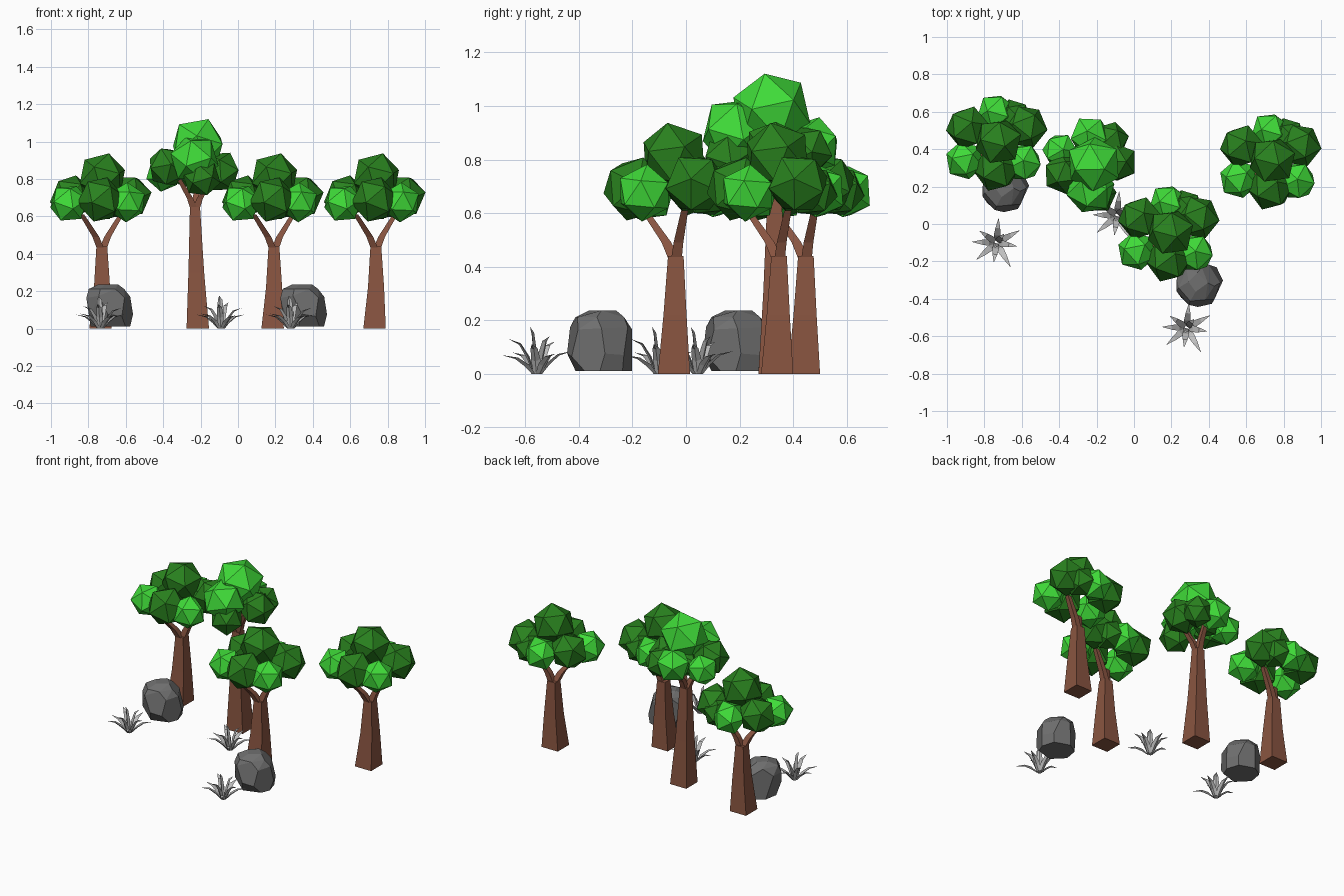
import bpy, bmesh, math, random
from mathutils import Vector, Matrix, Euler

cube = bpy.data.objects.get("Cube")
if cube:
    bpy.data.objects.remove(cube, do_unlink=True)


def material(name, r, g, b):
    mat = bpy.data.materials.new(name)
    mat.use_nodes = True
    mat.diffuse_color = (r, g, b, 1)
    mat.node_tree.nodes["Principled BSDF"].inputs["Base Color"].default_value = (r, g, b, 1)
    return mat


BARK = material("bark brown", .25, .09, .052)
LIGHT = material("light leaf green", .05, .71, .04)
DARK = material("dark leaf green", .022, .22, .013)
STONE = material("stone grey", .16, .16, .16)
BLADE = material("pale grey", .52, .52, .52)


def finish(bm, name, mat, origin):
    bmesh.ops.recalc_face_normals(bm, faces=bm.faces[:])
    mesh = bpy.data.meshes.new(name)
    bm.to_mesh(mesh)
    bm.free()
    mesh.materials.append(mat)
    obj = bpy.data.objects.new(name, mesh)
    obj.location = origin
    bpy.context.collection.objects.link(obj)


def loft(bm, rings):
    """Skin a list of equal-length point rings and cap both ends."""
    loops = [[bm.verts.new(p) for p in ring] for ring in rings]
    n = len(loops[0])
    for a, b in zip(loops, loops[1:]):
        for i in range(n):
            j = (i + 1) % n
            bm.faces.new((a[i], a[j], b[j], b[i]))
    bm.faces.new(loops[0][::-1])
    bm.faces.new(loops[-1])


def square(x, y, z, h):
    return [(x - h, y - h, z), (x + h, y - h, z), (x + h, y + h, z), (x - h, y + h, z)]


def trunk(name, origin, stem, branches):
    bm = bmesh.new()
    loft(bm, [square(*s) for s in stem])
    x, y, z, h = stem[-1]
    for bx, by, bz in branches:
        loft(bm, [square(x, y, z - .03, h * .7),
                  square(x + (bx - x) * .3, y + (by - y) * .3, z + (bz - z) * .3, h * .62),
                  square(bx, by, bz, h * .45)])
    finish(bm, name, BARK, origin)


def foliage(name, origin, clumps, mat, seed):
    rng = random.Random(seed)
    bm = bmesh.new()
    for x, y, z, r in clumps:
        spin = Euler([rng.uniform(0, math.tau) for _ in range(3)]).to_matrix().to_4x4()
        bmesh.ops.create_icosphere(bm, subdivisions=1, radius=r,
                                   matrix=Matrix.Translation((x, y, z)) @ spin)
    finish(bm, name, mat, origin)


# Three matching small trees
small_stem = [(0, 0, 0, .06), (.008, .004, .22, .043), (.007, .007, .44, .029)]
small_branches = [(-.10, -.11, .61), (.11, .04, .61)]
small_light = [(-.17, -.1, .67, .107), (0, .155, .68, .107), (.14, -.11, .675, .107)]
small_dark = [(.01, 0, .812, .132), (-.155, .075, .705, .12), (.155, .08, .71, .12),
              (0, -.145, .69, .127), (.09, .13, .68, .10)]
for i, (x, y) in enumerate([(-.735, .44), (.185, -.045), (.73, .34)], 1):
    at = (x, y, 0)
    trunk(f"small_tree_trunk_{i}", at, small_stem, small_branches)
    foliage(f"small_tree_light_leaves_{i}", at, small_light, LIGHT, 3)
    foliage(f"small_tree_dark_leaves_{i}", at, small_dark, DARK, 8)

# Tall tree
tall = (-.215, .33, 0)
trunk("tall_tree_trunk", tall,
      [(0, 0, 0, .06), (-.008, 0, .3, .042), (-.015, 0, .65, .027)],
      [(-.10, -.06, .80), (.07, -.04, .80), (0, .09, .80)])
foliage("tall_tree_light_leaves", tall,
        [(0, -.01, .982, .152), (-.018, -.145, .905, .135), (-.02, .14, .85, .112),
         (-.18, .06, .83, .10)], LIGHT, 5)
foliage("tall_tree_dark_leaves", tall,
        [(-.16, -.06, .865, .114), (.12, 0, .84, .114), (.02, -.17, .805, .105),
         (.09, .12, .83, .10), (-.04, .04, .83, .09)], DARK, 6)


# Boulders: faceted hull of jittered, shifting rings on a flat base
def boulder(name, origin):
    rng = random.Random(4)
    bm = bmesh.new()
    for x, y, z, r, n in [(.006, .014, .012, .108, 7), (.005, .003, .07, .125, 7),
                          (-.006, 0, .165, .12, 7), (-.014, 0, .212, .096, 6),
                          (-.004, .01, .237, .052, 4)]:
        for k in range(n):
            a = math.tau * (k + rng.uniform(-.25, .25)) / n
            lift = rng.uniform(-.012, .012) if .05 < z < .2 else 0
            bm.verts.new((x + r * math.cos(a), y + r * math.sin(a), z + lift))
    hull = bmesh.ops.convex_hull(bm, input=bm.verts[:])
    loose = [v for v in hull["geom_interior"] if isinstance(v, bmesh.types.BMVert)]
    bmesh.ops.delete(bm, geom=loose, context='VERTS')
    bmesh.ops.dissolve_limit(bm, angle_limit=math.radians(14),
                             verts=bm.verts[:], edges=bm.edges[:])
    finish(bm, name, STONE, origin)


boulder("boulder_1", (-.69, .185, 0))
boulder("boulder_2", (.347, -.322, 0))


# Spiky plants: each leaf is a keeled blade given by angle, reach and tip height
LEAVES = [(85, .13, .085), (28, .14, .075), (-10, .11, .11), (-60, .15, .07),
          (-98, .105, .13), (-140, .14, .08), (178, .13, .075), (145, .11, .12),
          (-110, .028, .175), (50, .06, .14)]


def spiky_plant(name, origin):
    bm = bmesh.new()
    for angle, reach, tip in LEAVES:
        a = math.radians(angle)
        out = Vector((math.cos(a), math.sin(a), 0))
        side = Vector((-out.y, out.x, 0))
        rings = []
        for t, height, w in [(.1, 0, .013), (.3, .5, .018), (.6, .88, .013), (1, 1, .001)]:
            p = out * reach * t + Vector((0, 0, tip * height))
            keel = p + out * w * .4 - Vector((0, 0, w * .4 if height else 0))
            rings.append([p - side * w, keel, p + side * w])
        loft(bm, rings)
    finish(bm, name, BLADE, origin)


for i, (x, y) in enumerate([(-.735, -.10), (-.09, .045), (.282, -.555)], 1):
    spiky_plant(f"spiky_plant_{i}", (x, y, 0))
